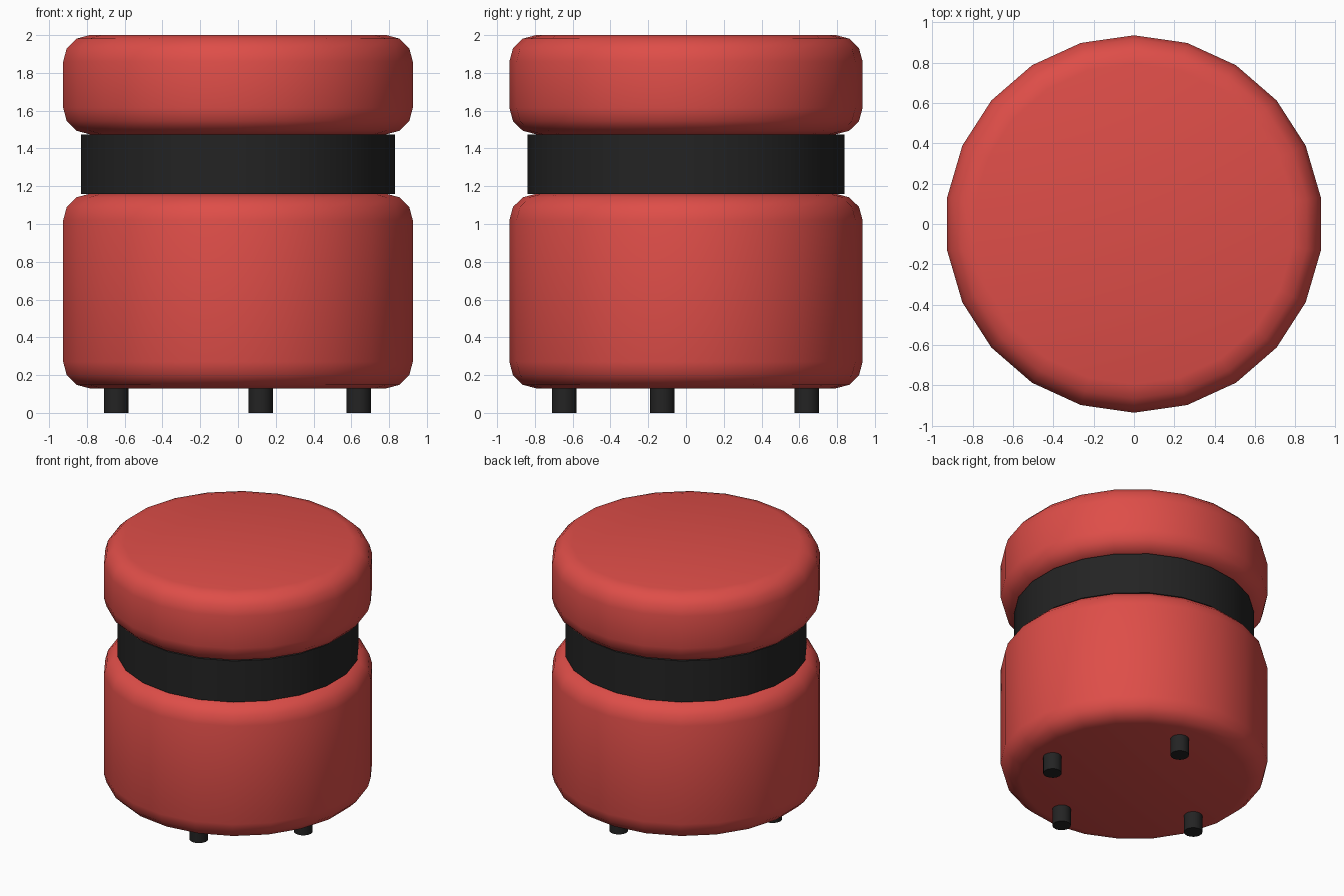
import bpy
import math

cube = bpy.data.objects.get("Cube")
if cube:
    bpy.data.objects.remove(cube, do_unlink=True)


def make_material(name, rgb):
    mat = bpy.data.materials.new(name)
    mat.use_nodes = True
    color = (*rgb, 1.0)
    mat.diffuse_color = color
    bsdf = next(n for n in mat.node_tree.nodes if n.type == 'BSDF_PRINCIPLED')
    bsdf.inputs["Base Color"].default_value = color
    return mat


red = make_material("red fabric", (0.73, 0.075, 0.065))
black = make_material("black", (0.017, 0.017, 0.017))


def cylinder(name, radius, bottom, top, mat, sides=22, xy=(0, 0), rounding=0):
    """Upright cylinder between two heights, with optionally rounded rims."""
    bpy.ops.mesh.primitive_cylinder_add(
        vertices=sides, radius=radius, depth=top - bottom,
        location=(xy[0], xy[1], (bottom + top) / 2))
    obj = bpy.context.object
    obj.name = name
    obj.data.materials.append(mat)
    if rounding:
        bevel = obj.modifiers.new("rounded rims", 'BEVEL')
        bevel.width = rounding
        bevel.segments = 3
        bevel.limit_method = 'ANGLE'
        bevel.angle_limit = math.radians(60)
        bpy.ops.object.modifier_apply(modifier=bevel.name)
    bpy.ops.object.shade_smooth_by_angle(angle=math.radians(50))
    return obj


# Upholstered base, recessed band and seat cushion
cylinder("base_cushion", 0.935, 0.13, 1.16, red, rounding=0.14)
cylinder("middle_band", 0.84, 1.16, 1.475, black)
cylinder("seat_cushion", 0.935, 1.475, 2.0, red, rounding=0.14)

# Four short feet
feet = {
    "back_foot": (0.12, 0.64),
    "front_foot": (0.12, -0.645),
    "left_foot": (0.64, -0.125),
    "right_foot": (-0.645, -0.125),
}
for name, xy in feet.items():
    cylinder(name, 0.065, 0.0, 0.135, black, sides=16, xy=xy)
